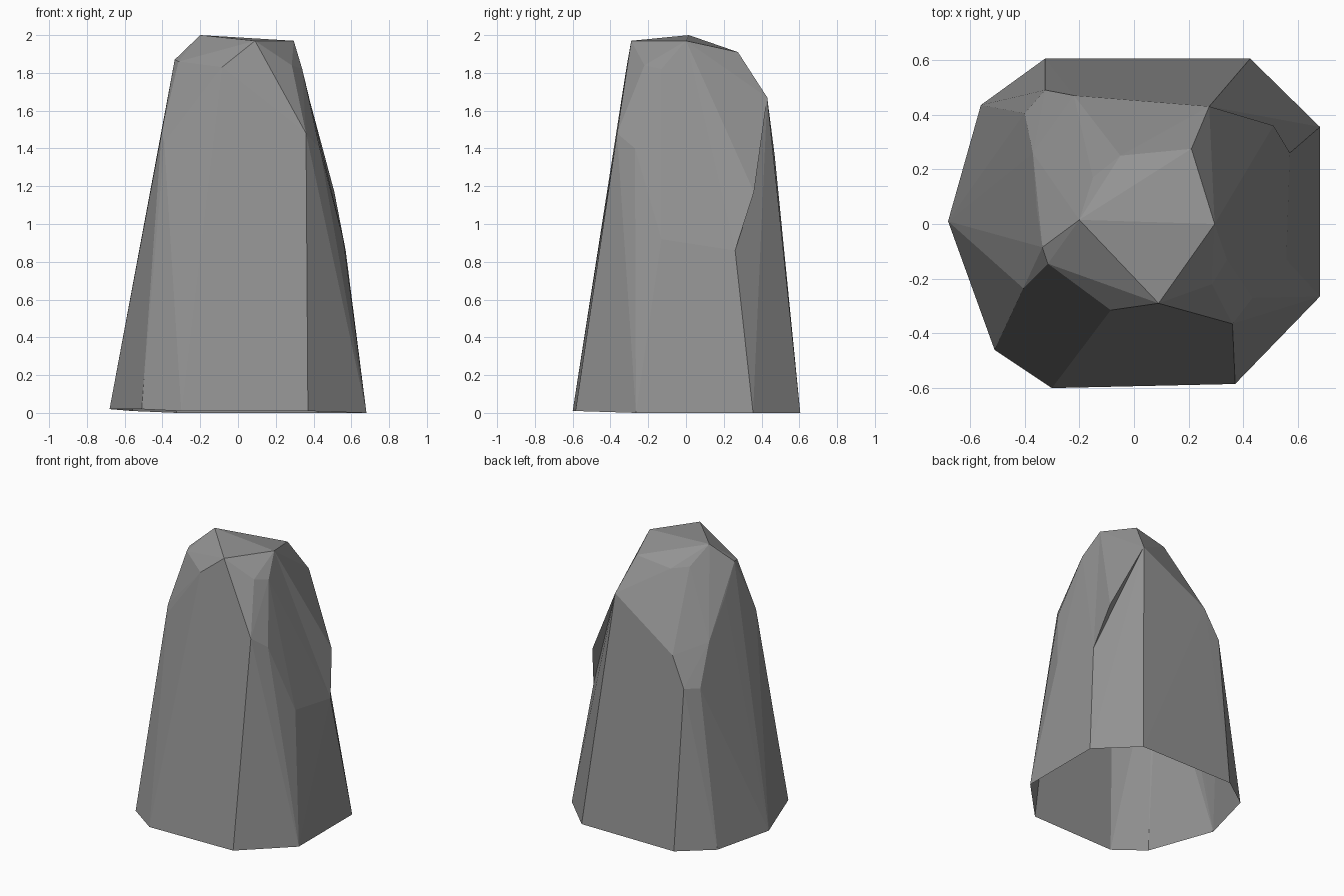
import bpy
import bmesh
from mathutils import Vector

default_cube = bpy.data.objects.get("Cube")
if default_cube:
    bpy.data.objects.remove(default_cube, do_unlink=True)


def flat_material(name, color):
    mat = bpy.data.materials.new(name)
    mat.use_nodes = True
    mat.diffuse_color = color
    shader = next(n for n in mat.node_tree.nodes if n.type == "BSDF_PRINCIPLED")
    shader.inputs["Base Color"].default_value = color
    shader.inputs["Roughness"].default_value = 0.9
    return mat


# Foot outline, nine corners on the ground
foot = [(-.68, .01, .02), (-.51, -.46, .02), (-.3, -.6, .01),
        (.37, -.585, .01), (.68, -.265, 0), (.68, .355, 0),
        (.425, .605, 0), (-.325, .605, 0), (-.56, .435, .01)]

# Chipped corners of the walls
right_notch = (.57, .26, .86)
back_shoulder = (.275, .43, 1.67)
overhang_tip = (.51, .36, 1.17)
shoulders = [right_notch, back_shoulder,
             (.58, -.16, .71), (.557, -.13, .92), (.433, -.27, 1.4),
             (.36, -.365, 1.48), (-.405, -.235, 1.48), (-.39, -.26, 1.43),
             (-.325, .49, 1.15), (-.4, .405, 1.14), (-.22, .47, 1.36),
             (-.37, .26, 1.42), (-.355, .05, 1.67)]

# Crown facets
crown = [(-.2, .015, 2), (.295, 0, 1.97), (.09, -.29, 1.97),
         (.34, -.13, 1.82), (.285, -.22, 1.84), (-.085, -.315, 1.83),
         (-.315, -.145, 1.86), (-.335, -.085, 1.87),
         (-.15, .17, 1.88), (-.05, .25, 1.87), (.21, .275, 1.91)]

# Wrap the corners in a faceted shell
bm = bmesh.new()
for corner in foot + shoulders + crown:
    bm.verts.new(corner)
hull = bmesh.ops.convex_hull(bm, input=bm.verts[:])
spare = {g for g in hull["geom_interior"] + hull["geom_unused"]
         if isinstance(g, bmesh.types.BMVert)}
bmesh.ops.delete(bm, geom=list(spare), context="VERTS")
bmesh.ops.recalc_face_normals(bm, faces=bm.faces[:])

# Open underside
under = [f for f in bm.faces if max(v.co.z for v in f.verts) < .1]
bmesh.ops.delete(bm, geom=under, context="FACES")


def touches(face, point):
    return any((v.co - Vector(point)).length < .001 for v in face.verts)


# Small overhanging chip on the right wall
chip = [f for f in bm.faces
        if touches(f, right_notch) and touches(f, back_shoulder)
        and min(v.co.z for v in f.verts) > .1]
if chip:
    poked = bmesh.ops.poke(bm, faces=chip[:1])
    poked["verts"][0].co = overhang_tip

mesh = bpy.data.meshes.new("rock_pillar")
bm.to_mesh(mesh)
bm.free()
mesh.materials.append(flat_material("stone grey", (.29, .29, .29, 1)))
rock = bpy.data.objects.new("rock_pillar", mesh)
bpy.context.collection.objects.link(rock)
